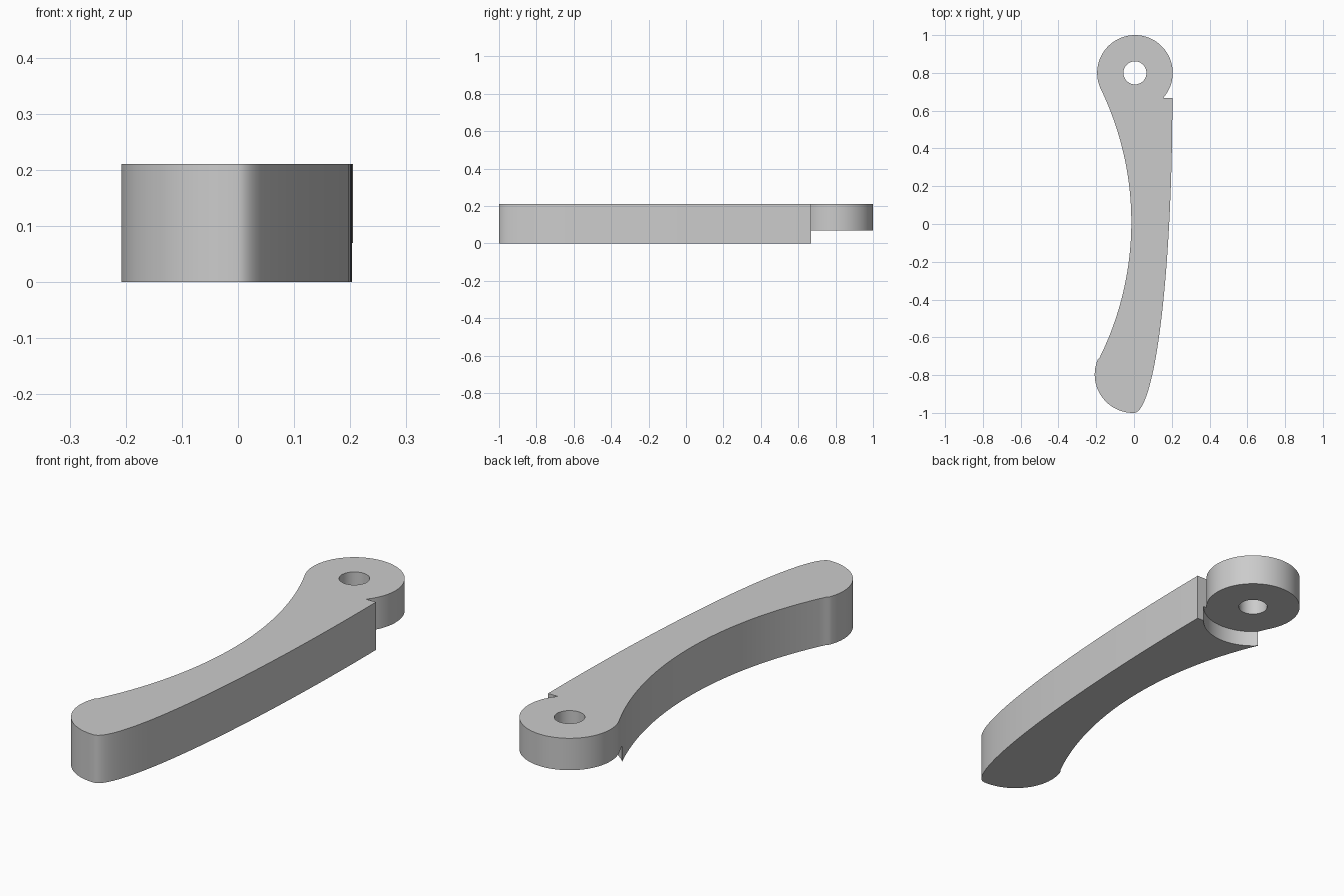
import bpy, bmesh
from math import sin, cos, pi, atan2, asin, hypot

HEIGHT = 0.21
STEP = 0.07          # underside of the pivot eye
SHOULDER = 0.667     # y of the flat stop beside the eye
EYE, EYE_R = (0.005, 0.8), 0.2
END, END_R = (-0.005, -0.797), 0.203
WAIST = (-1.63, 0.01)

if "Cube" in bpy.data.objects:
    bpy.data.objects.remove(bpy.data.objects["Cube"])

grey = bpy.data.materials.new("light grey")
grey.use_nodes = True
grey.diffuse_color = (0.6, 0.6, 0.6, 1)
grey.node_tree.nodes["Principled BSDF"].inputs["Base Color"].default_value = (0.6, 0.6, 0.6, 1)


def arc(centre, rx, ry, start, stop, n):
    angles = [start + (stop - start) * i / n for i in range(n + 1)]
    return [(centre[0] + rx * cos(a), centre[1] + ry * sin(a)) for a in angles]


def prism(name, points, low, high):
    bm = bmesh.new()
    face = bm.faces.new([bm.verts.new((x, y, low)) for x, y in points])
    top = bmesh.ops.extrude_face_region(bm, geom=[face])["geom"]
    verts = [v for v in top if isinstance(v, bmesh.types.BMVert)]
    bmesh.ops.translate(bm, verts=verts, vec=(0, 0, high - low))
    bmesh.ops.recalc_face_normals(bm, faces=bm.faces)
    mesh = bpy.data.meshes.new(name)
    bm.to_mesh(mesh)
    bm.free()
    mesh.materials.append(grey)
    obj = bpy.data.objects.new(name, mesh)
    bpy.context.collection.objects.link(obj)
    return obj


# Directions from the waist circle to the eye and the rounded end
to_eye = atan2(EYE[1] - WAIST[1], EYE[0] - WAIST[0])
to_end = atan2(END[1] - WAIST[1], END[0] - WAIST[0])
waist_r = hypot(EYE[0] - WAIST[0], EYE[1] - WAIST[1]) - EYE_R
notch = asin((SHOULDER - EYE[1]) / EYE_R)

# Outline: bowed back, eye, hollow waist, rounded end
outline = arc((0, SHOULDER), 0.203, SHOULDER + 1, -pi / 2, 0, 48)
outline += arc(EYE, EYE_R, EYE_R, notch, pi + to_eye, 64)
outline += arc(WAIST, waist_r, waist_r, to_eye, to_end, 48)[1:]
outline += arc(END, END_R, END_R, pi + to_end, 1.5 * pi, 32)[1:-1]
lever = prism("lever_arm", outline, 0, HEIGHT)

# Pivot hole and the round clearance below the eye
cutters = [
    prism("pivot_hole_cutter", arc(EYE, 0.061, 0.061, 0, 2 * pi, 48)[:-1], -0.1, 0.4),
    prism("clearance_cutter", arc(EYE, 0.212, 0.212, 0, 2 * pi, 96)[:-1], -0.1, STEP),
]
bpy.context.view_layer.objects.active = lever
for cutter in cutters:
    cutter.hide_render = True
    mod = lever.modifiers.new(cutter.name, "BOOLEAN")
    mod.operation = "DIFFERENCE"
    mod.solver = "EXACT"
    mod.object = cutter
    bpy.ops.object.modifier_apply(modifier=mod.name)
for cutter in cutters:
    bpy.data.objects.remove(cutter)

bpy.ops.object.select_all(action="DESELECT")
lever.select_set(True)
bpy.ops.object.shade_smooth_by_angle(angle=0.6)
